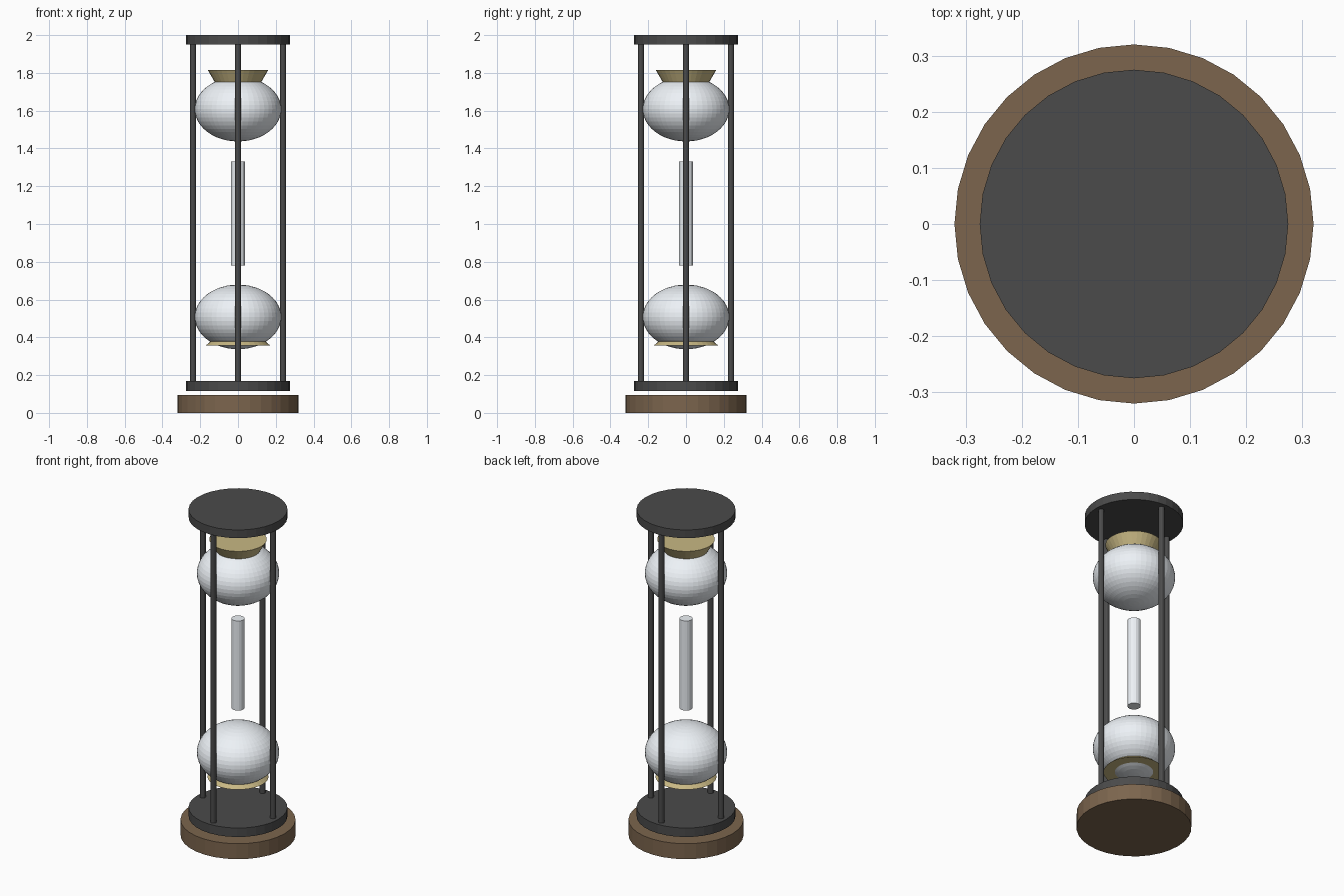
import bpy, math

if "Cube" in bpy.data.objects:
    bpy.data.objects.remove(bpy.data.objects["Cube"])


def material(name, rgb):
    m = bpy.data.materials.new(name)
    m.diffuse_color = (*rgb, 1)
    m.use_nodes = True
    m.node_tree.nodes["Principled BSDF"].inputs["Base Color"].default_value = m.diffuse_color
    return m


wood = material("wood", (0.2, 0.13, 0.075))
iron = material("iron", (0.07, 0.07, 0.07))
glass = material("glass", (0.85, 0.89, 0.93))
sand = material("sand", (0.58, 0.48, 0.23))


def finish(name, mat):
    o = bpy.context.object
    o.name = name
    o.data.materials.append(mat)
    return o


def frustum(name, r1, r2, z1, z2, mat, sides=32, x=0, y=0):
    bpy.ops.mesh.primitive_cone_add(vertices=sides, radius1=r1, radius2=r2,
                                    depth=z2 - z1, location=(x, y, (z1 + z2) / 2))
    return finish(name, mat)


def bulb(name, z):
    bpy.ops.mesh.primitive_uv_sphere_add(segments=48, ring_count=24, radius=1,
                                         location=(0, 0, z))
    o = finish(name, glass)
    o.scale = (0.229, 0.229, 0.171)
    return o


# Wooden foot and the two round plates
frustum("base", 0.32, 0.32, 0.0, 0.095, wood)
frustum("lower_plate", 0.275, 0.275, 0.115, 0.17, iron)
frustum("upper_plate", 0.275, 0.275, 1.95, 2.0, iron)

# Four rods on the axes
for i in range(4):
    a = i * math.pi / 2
    frustum(f"rod_{i + 1}", 0.0165, 0.0165, 0.16, 1.96, iron, 12,
            0.238 * math.cos(a), 0.238 * math.sin(a))

# Glass bulbs and the neck between them
bulb("lower_bulb", 0.508)
bulb("upper_bulb", 1.608)
frustum("neck", 0.037, 0.037, 0.78, 1.33, glass, 16)

# Sand: pile below, funnel above
frustum("lower_sand", 0.17, 0.02, 0.357, 0.487, sand)
frustum("upper_sand", 0.02, 0.16, 1.575, 1.815, sand)
